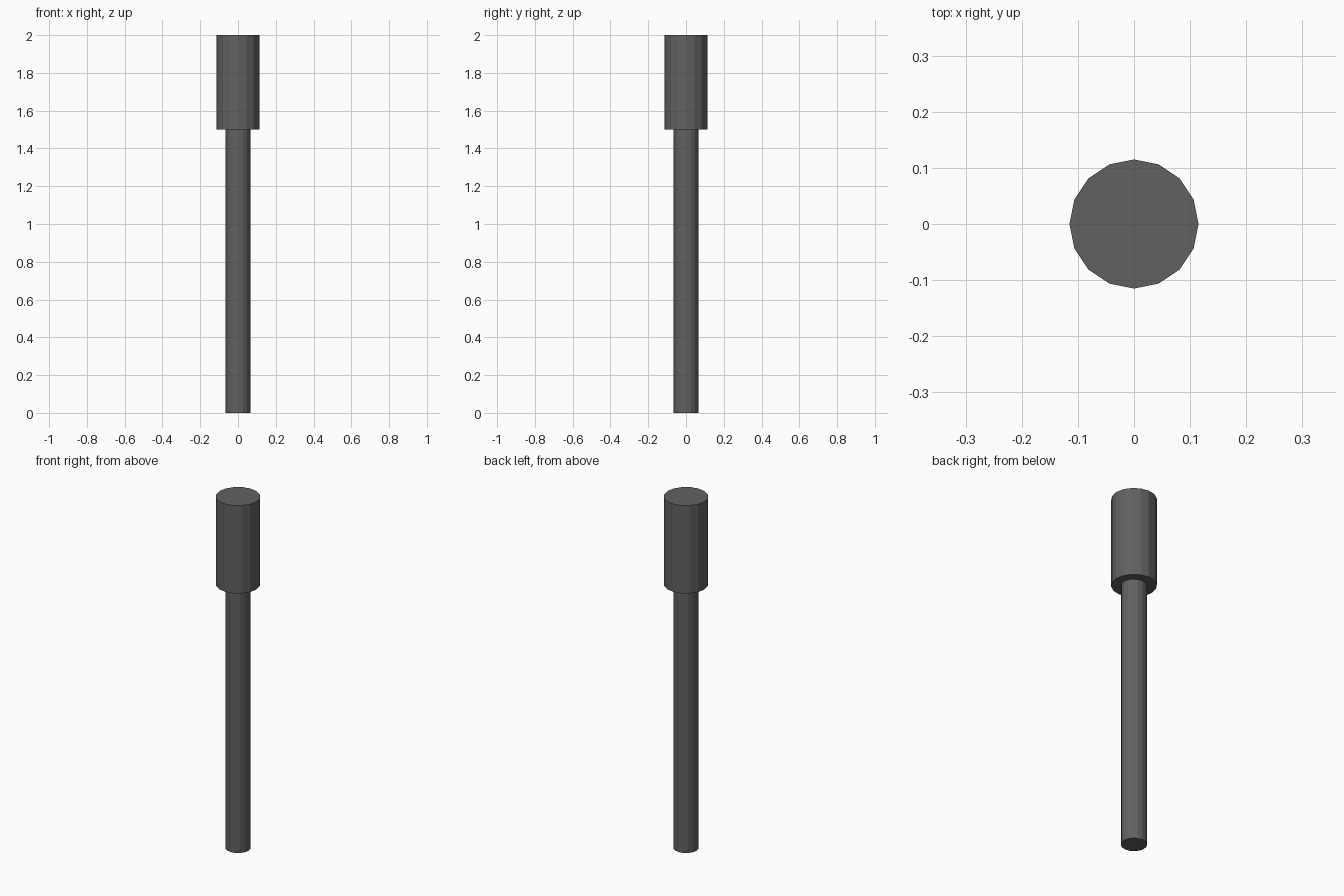
import bpy

if "Cube" in bpy.data.objects:
    bpy.data.objects.remove(bpy.data.objects["Cube"])

SIDES = 16

# Dark grey finish shared by both parts
dark = bpy.data.materials.new("dark_grey")
dark.diffuse_color = (0.12, 0.12, 0.12, 1.0)
dark.use_nodes = True
dark.node_tree.nodes["Principled BSDF"].inputs["Base Color"].default_value = dark.diffuse_color


def cylinder(name, radius, z0, z1):
    """Flat-faced upright cylinder from z0 to z1."""
    bpy.ops.mesh.primitive_cylinder_add(
        vertices=SIDES, radius=radius, depth=z1 - z0,
        location=(0, 0, (z0 + z1) / 2))
    obj = bpy.context.object
    obj.name = name
    obj.data.materials.append(dark)
    return obj


# Slim lower shaft
cylinder("shaft", 0.066, 0.0, 1.5)

# Wider upper head
cylinder("head", 0.115, 1.5, 2.0)
